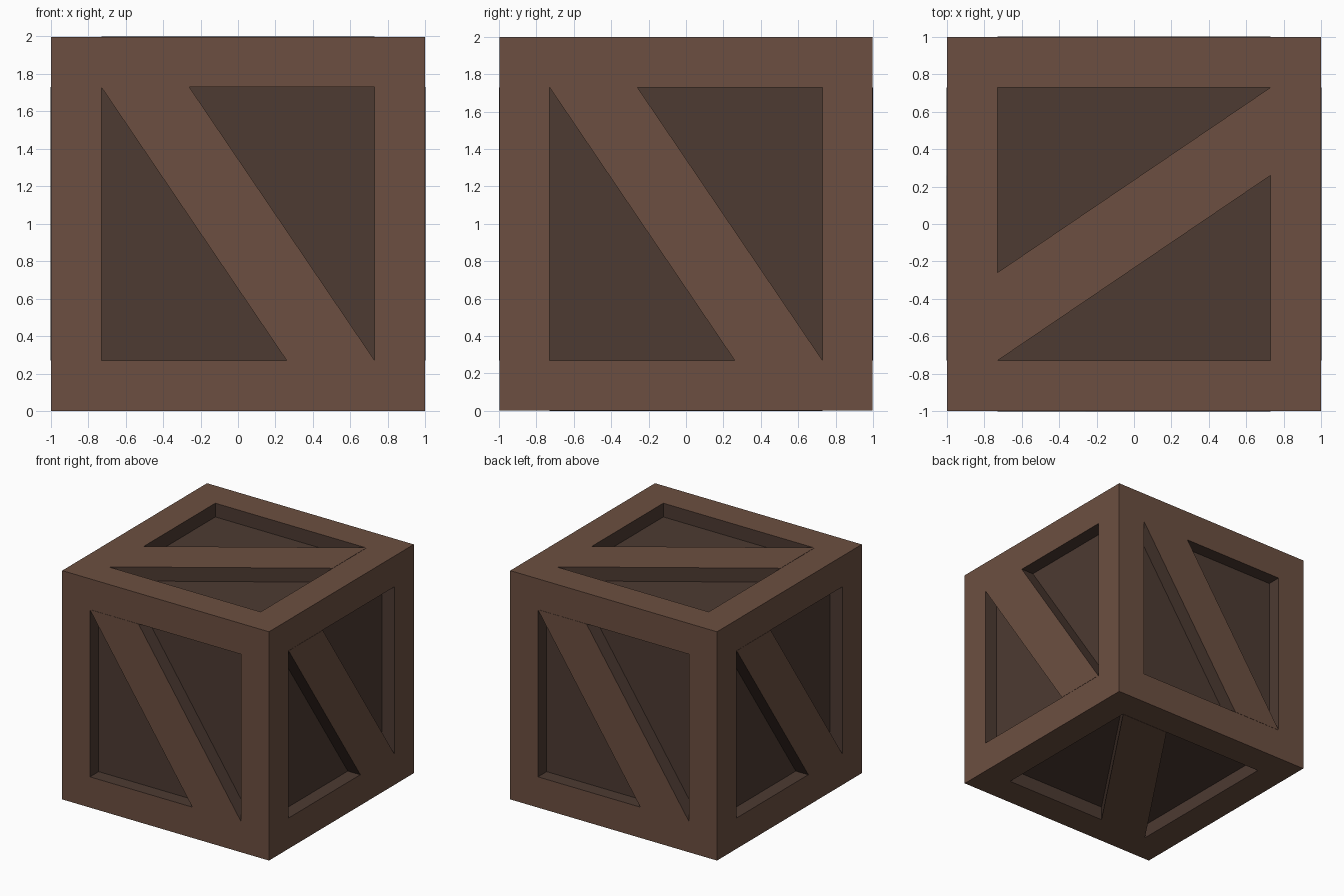
import bpy, bmesh
from mathutils import Vector

if "Cube" in bpy.data.objects:
    bpy.data.objects.remove(bpy.data.objects["Cube"])

HALF = 0.998      # half size of the frame
PROUD = 0.002     # braces stand very slightly proud of the frame
INNER = 0.73      # half width of each recessed opening
DEPTH = 0.12      # recess depth
CUT = 0.26        # where the slanted brace edge meets the opening


def material(name, color):
    m = bpy.data.materials.new(name)
    m.diffuse_color = color
    m.use_nodes = True
    m.node_tree.nodes["Principled BSDF"].inputs["Base Color"].default_value = m.diffuse_color
    return m


def finish(bm, name, mats):
    bmesh.ops.recalc_face_normals(bm, faces=bm.faces[:])
    me = bpy.data.meshes.new(name)
    bm.to_mesh(me)
    bm.free()
    for m in mats:
        me.materials.append(m)
    ob = bpy.data.objects.new(name, me)
    bpy.context.collection.objects.link(ob)
    return ob


wood = material("frame_wood", (0.150, 0.078, 0.052, 1))
dark = material("panel_wood", (0.074, 0.043, 0.032, 1))

# Crate body: cube with every side inset and pushed in to leave a frame
bm = bmesh.new()
bmesh.ops.create_cube(bm, size=2 * HALF)
sides = bm.faces[:]
bmesh.ops.inset_individual(bm, faces=sides, thickness=HALF - INNER, use_even_offset=True)
for panel in sides:
    n = panel.normal.copy()
    ext = bmesh.ops.extrude_discrete_faces(bm, faces=[panel])["faces"][0]
    for v in ext.verts:
        v.co -= n * DEPTH
    ext.material_index = 1
    for e in ext.edges:               # recess walls share the dark wood
        for f in e.link_faces:
            f.material_index = 1
bmesh.ops.translate(bm, verts=bm.verts[:], vec=(0, 0, 1))
finish(bm, "crate_body", [wood, dark])

# Diagonal braces: one slanted plank per side, as (right, up) seen from outside
X, Y, Z = Vector((1, 0, 0)), Vector((0, 1, 0)), Vector((0, 0, 1))
directions = {
    "front": (X, Z), "right": (Y, Z), "back": (-X, Z), "left": (-Y, Z),
    "top": (-Y, X), "bottom": (-X, Y),
}
outline = [(-INNER, INNER), (-CUT, INNER), (INNER, -INNER), (CUT, -INNER)]
for side, (u, v) in directions.items():
    n = u.cross(v)
    bm = bmesh.new()
    rings = [[bm.verts.new(u * a + v * b + n * d + Z) for a, b in outline]
             for d in (HALF - DEPTH, HALF + PROUD)]
    bm.faces.new(rings[0])
    bm.faces.new(rings[1])
    for i in range(4):
        j = (i + 1) % 4
        wall = bm.faces.new((rings[0][i], rings[0][j], rings[1][j], rings[1][i]))
        wall.material_index = 1
    finish(bm, side + "_brace", [wood, dark])
